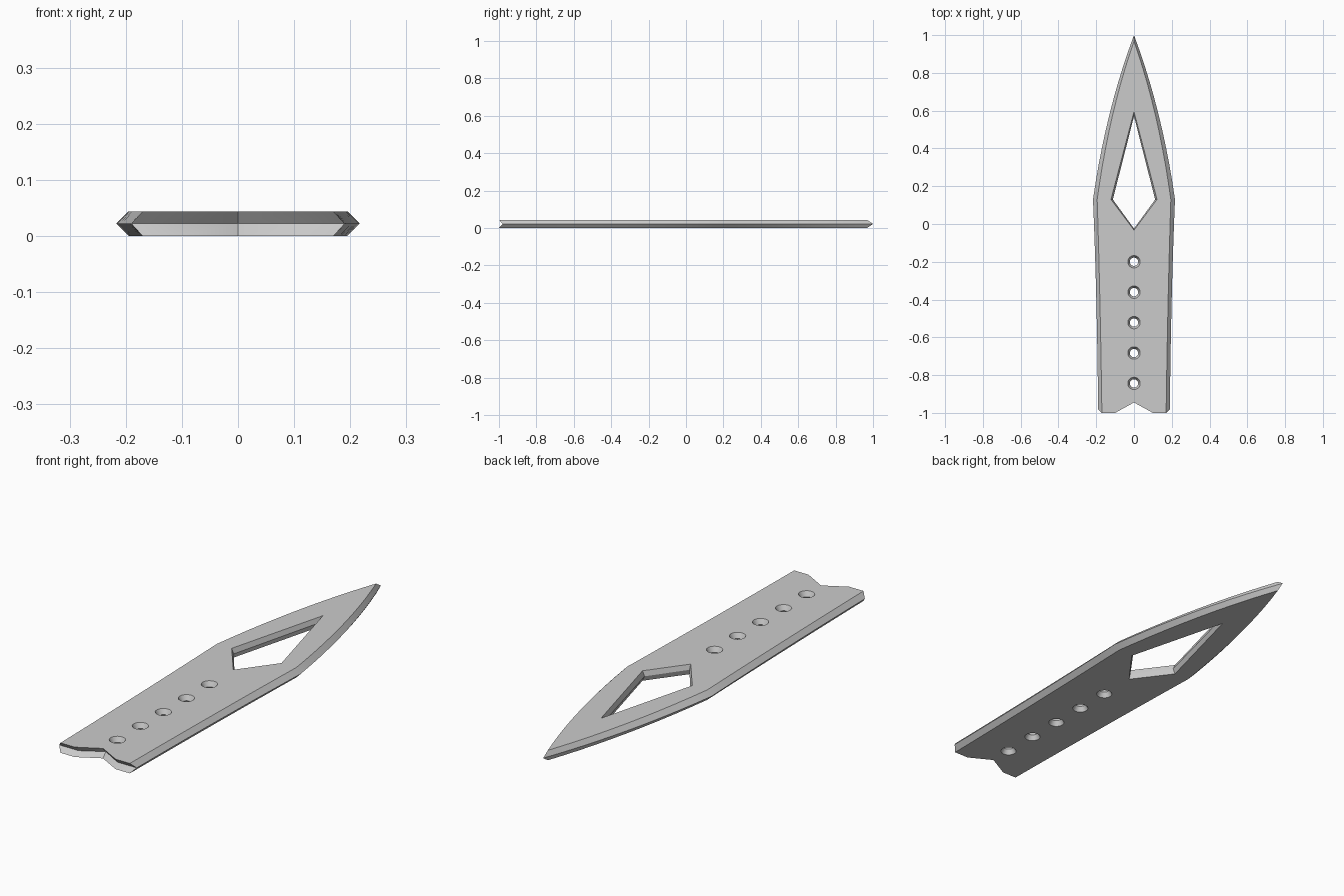
import bpy
import bmesh
import math
from mathutils import Vector

cube = bpy.data.objects.get("Cube")
if cube:
    bpy.data.objects.remove(cube, do_unlink=True)

THICK = 0.044
HOLE_Y = [-0.2 - 0.161 * i for i in range(5)]


def curve(a, c, b, n=10):
    """Points of a quadratic curve from a to b, leaving out b."""
    a, c, b = Vector(a), Vector(c), Vector(b)
    return [a * (1 - t) ** 2 + c * 2 * t * (1 - t) + b * t * t
            for t in (i / n for i in range(n))]


def outline(notch, inner, corner, waist, shoulder, flank, tip):
    """Closed outline from the right half, mirrored to the left."""
    half = [Vector(notch), Vector(inner)]
    half += curve(corner, waist, shoulder)
    half += curve(shoulder, flank, tip)
    left = [Vector((-p.x, p.y)) for p in reversed(half[1:])]
    return half + [Vector(tip)] + left


def diamond(width, low, high):
    return [Vector(p) for p in ((0, low), (width, 0.13), (0, high), (-width, 0.13))]


def circle(y, radius, n=32):
    return [Vector((radius * math.cos(2 * math.pi * i / n),
                    y + radius * math.sin(2 * math.pi * i / n))) for i in range(n)]


# Each wall is a pair of loops: at the flat faces and at mid thickness
walls = [
    (outline((0, -0.945), (0.10, -1), (0.17, -1), (0.178, -0.4),
             (0.195, 0.13), (0.13, 0.60), (0, 0.967)),
     outline((0, -0.925), (0.095, -0.98), (0.19, -0.98), (0.195, -0.4),
             (0.217, 0.13), (0.15, 0.60), (0, 1))),
    (diamond(0.122, -0.033, 0.595), diamond(0.112, -0.024, 0.57)),
]
walls += [(circle(y, 0.033), circle(y, 0.022)) for y in HOLE_Y]

bm = bmesh.new()
cap_edges = {0: [], 2: []}
for face_loop, mid_loop in walls:
    rings = [[bm.verts.new((p.x, p.y, z)) for p in loop]
             for loop, z in ((face_loop, 0), (mid_loop, THICK / 2), (face_loop, THICK))]
    n = len(face_loop)
    for lower, upper in zip(rings, rings[1:]):
        for i in range(n):
            j = (i + 1) % n
            bm.faces.new((lower[i], lower[j], upper[j], upper[i]))
    for level, edges in cap_edges.items():
        ring = rings[level]
        edges += [bm.edges.get((ring[i], ring[(i + 1) % n])) for i in range(n)]

# Flat top and bottom faces around the cut-outs
for edges in cap_edges.values():
    bmesh.ops.triangle_fill(bm, use_beauty=True, use_dissolve=False, edges=edges)
bmesh.ops.recalc_face_normals(bm, faces=bm.faces[:])

mesh = bpy.data.meshes.new("blade")
bm.to_mesh(mesh)
bm.free()
blade = bpy.data.objects.new("blade", mesh)
bpy.context.collection.objects.link(blade)

# Plain grey metal
grey = bpy.data.materials.new("grey_metal")
grey.use_nodes = True
colour = (0.6, 0.6, 0.6, 1)
grey.diffuse_color = colour
grey.node_tree.nodes["Principled BSDF"].inputs["Base Color"].default_value = colour
mesh.materials.append(grey)

# Smooth curves, sharp bevels
bpy.ops.object.select_all(action='DESELECT')
blade.select_set(True)
bpy.context.view_layer.objects.active = blade
bpy.ops.object.shade_smooth_by_angle(angle=math.radians(25))
